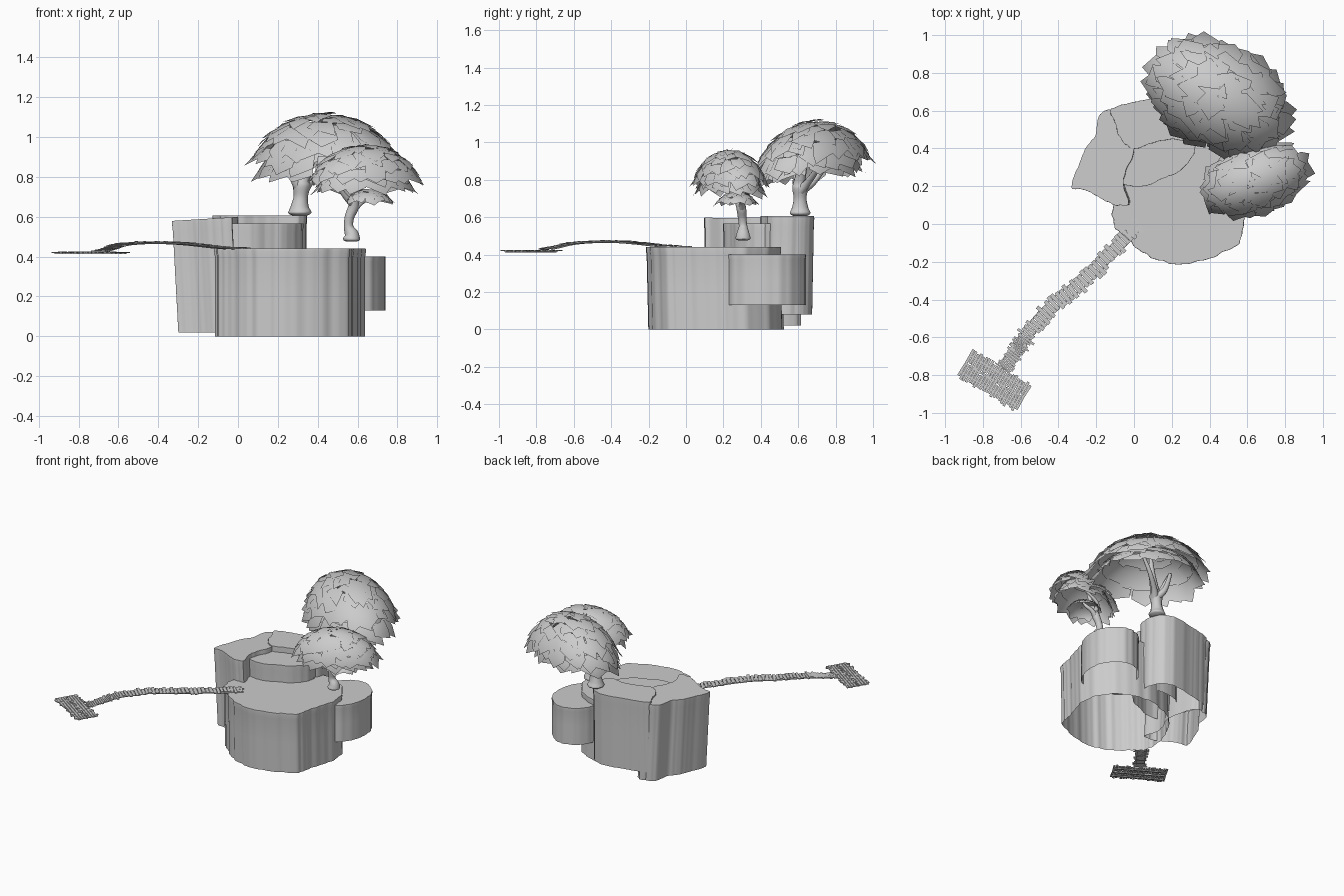
import bpy, bmesh, math, random
from mathutils import Vector, Matrix

if "Cube" in bpy.data.objects:
    bpy.data.objects.remove(bpy.data.objects["Cube"])
random.seed(4)


def finish(name, bm, angle=None):
    me = bpy.data.meshes.new(name)
    bm.to_mesh(me)
    bm.free()
    ob = bpy.data.objects.new(name, me)
    bpy.context.collection.objects.link(ob)
    if angle:
        bpy.ops.object.select_all(action='DESELECT')
        ob.select_set(True)
        bpy.context.view_layer.objects.active = ob
        bpy.ops.object.shade_smooth_by_angle(angle=math.radians(angle))
    return ob


def catmull(pts, n, closed):
    """Smooth path through points, n samples per segment."""
    P = [Vector(p) for p in pts]
    m = len(P)
    out = []
    for i in range(m if closed else m - 1):
        a, b, c, d = [P[k % m] if closed else P[max(0, min(m - 1, k))] for k in range(i - 1, i + 3)]
        for j in range(n):
            t = j / n
            out.append(0.5 * (2 * b + (c - a) * t + (2 * a - 5 * b + 4 * c - d) * t * t
                              + (3 * b - a - 3 * c + d) * t ** 3))
    if not closed:
        out.append(P[-1])
    return out


def rock(name, outline, z0, z1, shift=(0, 0), tilt=0.0):
    """Fluted column, open below: a wobbly outline lofted upward with a small rim at the top."""
    ring = catmull([(x, y, 0) for x, y in outline], 9, True)
    cx = sum(p.x for p in ring) / len(ring)
    cy = sum(p.y for p in ring) / len(ring)
    ph = random.uniform(0, 6)
    bm = bmesh.new()
    rows = []
    for f, s in ((0, 0.992), (0.5, 0.992), (0.9, 0.992), (0.97, 1.004), (1, 1.0)):
        row = []
        for i, p in enumerate(ring):
            a = 2 * math.pi * i / len(ring)
            k = s + 0.012 * math.sin(11 * a + ph) * math.sin(4 * a + 1) + 0.018 * abs(math.sin(10 * a + ph)) - .011
            k += 0.006 * math.sin(37 * a)
            x, y = cx + (p.x - cx) * k, cy + (p.y - cy) * k
            z = z0 + (z1 - z0) * f + tilt * (x - cx) * f
            row.append(bm.verts.new((x + shift[0] * (1 - f), y + shift[1] * (1 - f), z)))
        rows.append(row)
    n = len(ring)
    for lo, hi in zip(rows, rows[1:]):
        for i in range(n):
            bm.faces.new((lo[i], lo[(i + 1) % n], hi[(i + 1) % n], hi[i]))
    top = bm.faces.new(rows[-1])
    bmesh.ops.triangulate(bm, faces=[top])
    finish(name, bm, 40)


def tubes(name, paths):
    """Round limbs; every path point is (x, y, z, radius)."""
    cu = bpy.data.curves.new(name, 'CURVE')
    cu.dimensions = '3D'
    cu.bevel_depth = 1
    cu.bevel_resolution = 3
    cu.use_fill_caps = True
    for path in paths:
        pts = catmull(path, 5, False)
        sp = cu.splines.new('POLY')
        sp.points.add(len(pts) - 1)
        for q, p in zip(sp.points, pts):
            q.co = (p[0], p[1], p[2], 1)
            q.radius = p[3]
    tmp = bpy.data.objects.new(name + "_path", cu)
    bpy.context.collection.objects.link(tmp)
    dg = bpy.context.evaluated_depsgraph_get()
    bm = bmesh.new()
    me = bpy.data.meshes.new_from_object(tmp.evaluated_get(dg))
    bm.from_mesh(me)
    bpy.data.objects.remove(tmp)
    finish(name, bm, 50)


def canopy(name, c, a, b, h, rot, rings=6, dens=20, cap=72, start=0, slope=0.0):
    """Umbrella of overlapping pointed leaf cards shaded like one smooth dome; c is the rim centre."""
    bm = bmesh.new()
    normals = []
    R = Matrix.Rotation(math.radians(rot), 3, 'Z')
    T = math.radians(cap)

    def vert(u, t, s):
        r, z = math.sin(t) / math.sin(T), (math.cos(t) - math.cos(T)) / (1 - math.cos(T))
        if t > T:
            r, z = 1 + 0.5 * (t - T), -1.0 * (t - T)
        n = Vector((math.sin(t) * math.cos(u) / a, math.sin(t) * math.sin(u) / b, 0.8 * math.cos(t) / h))
        normals.append((R @ n).normalized())
        p = R @ Vector((a * r * math.cos(u) * s, b * r * math.sin(u) * s, h * (z + s - 1)))
        p.z += slope * p.y  # back rim lifted
        return bm.verts.new(Vector(c) + p)

    step = T / rings
    for r in range(start, rings):
        t0 = 0.03 + r * step
        n = int(5 + dens * math.sin(t0) / math.sin(T))
        for k in range(n):
            u = 2 * math.pi * (k + random.uniform(-.3, .3) + 0.5 * (r % 2)) / n
            du = math.pi / n * random.uniform(1.15, 1.6)
            t = t0 + random.uniform(-.25, .25) * step
            ln = step * random.uniform(.9, 1.6)
            s = random.uniform(0.97, 1.0)
            sk = du * random.uniform(-1, 1)
            v = [vert(u - du, max(0.01, t - .3 * step), s - .02), vert(u - du, t + ln * .6, s + .015),
                 vert(u + sk, t + ln * 1.25, s + .035), vert(u + du, t + ln * .6, s + .015),
                 vert(u + du, max(0.01, t - .3 * step), s - .02)]
            bm.faces.new((v[0], v[1], v[3], v[4]))
            bm.faces.new((v[1], v[2], v[3]))
    for f in bm.faces:
        f.smooth = True
    ob = finish(name, bm)
    ob.data.normals_split_custom_set_from_vertices(normals)


def plank(bm, pos, x_axis, size):
    """Thin board whose length follows x_axis."""
    x = x_axis.normalized()
    y = Vector((0, 0, 1)).cross(x).normalized()
    M = Matrix((x * size[0], y * size[1], x.cross(y) * size[2])).transposed().to_4x4()
    bmesh.ops.create_cube(bm, size=1, matrix=Matrix.Translation(pos) @ M)


# Rock columns (outlines run counter-clockwise)
rock("front_rock", [(-.11, .06), (-.1, -.02), (-.03, -.08), (.06, -.16), (.16, -.2), (.27, -.21), (.42, -.175),
                    (.55, -.1), (.58, 0), (.625, .15), (.63, .28), (.56, .42), (.4, .5), (.22, .5),
                    (.04, .4), (-.06, .26), (-.1, .16)], 0, .44, (0, .01))
rock("left_rock", [(-.33, .2), (-.26, .18), (-.18, .14), (-.1, .1), (-.03, .11), (-.055, .2), (-.045, .28),
                   (0, .4), (-.05, .59), (-.12, .61), (-.185, .57), (-.205, .47), (-.25, .41), (-.29, .32)],
     .02, .59, (.03, 0), .06)
rock("back_rock", [(-.125, .6), (-.1, .54), (-.07, .45), (0, .4), (.1, .43), (.2, .45), (.31, .44), (.345, .55),
                   (.3, .65), (.2, .685), (.05, .655), (-.05, .635)], .08, .605, (0, -.01))
rock("middle_rock", [(-.06, .22), (.05, .2), (.15, .24), (.24, .28), (.31, .36), (.32, .45), (.25, .5),
                     (.1, .5), (0, .45), (-.04, .34)], .12, .565)
rock("right_rock", [(.42, .25), (.55, .21), (.67, .25), (.735, .39), (.72, .53), (.62, .63), (.5, .625),
                    (.41, .53), (.38, .4)], .13, .40)

# Large tree
tubes("large_trunk", [
    [(.31, .61, .605, .035), (.31, .61, .62, .058), (.31, .61, .65, .046), (.315, .61, .70, .036),
     (.32, .61, .76, .044), (.33, .61, .80, .032), (.37, .63, .90, .022), (.40, .65, 1.02, .012)],
    [(.31, .61, .74, .03), (.28, .59, .79, .02), (.24, .60, .88, .015), (.22, .63, .95, .01)],
    [(.33, .61, .74, .03), (.37, .65, .785, .02), (.45, .70, .86, .015), (.53, .72, .96, .01)],
    [(.32, .62, .75, .03), (.30, .68, .79, .02), (.31, .75, .88, .012)]])
canopy("large_canopy", (.445, .675, .88), .395, .275, .24, -29, slope=.12)
canopy("large_canopy_lower", (.44, .66, .83), .35, .25, .235, -29, 6, 15, 75, 3, .1)

# Small tree
tubes("small_trunk", [
    [(.57, .305, .475, .025), (.57, .305, .485, .042), (.57, .305, .51, .036), (.555, .305, .55, .024),
     (.56, .30, .60, .024), (.58, .295, .65, .027), (.585, .28, .70, .022), (.60, .26, .78, .014),
     (.62, .24, .88, .008)],
    [(.58, .295, .64, .02), (.62, .30, .675, .015), (.66, .29, .70, .012), (.67, .27, .73, .007)],
    [(.58, .295, .66, .02), (.54, .26, .70, .014), (.48, .21, .78, .008)],
    [(.585, .29, .68, .018), (.60, .33, .73, .013), (.70, .32, .80, .008)]])
canopy("small_canopy", (.64, .235, .785), .285, .185, .18, 19, 6, 18)
canopy("small_canopy_lower", (.635, .235, .745), .25, .165, .18, 19, 5, 13, 75, 2)
canopy("low_branch_canopy", (.66, .27, .675), .12, .11, .065, 10, 4, 10)

# Footbridge
path = catmull([(.03, 0, .442), (-.1, -.13, .45), (-.27, -.3, .468), (-.44, -.44, .473), (-.57, -.59, .465),
                (-.63, -.68, .447), (-.70, -.77, .427)], 9, False)
boards = bmesh.new()
sides = ([], [])
for p, q in zip(path, path[1:]):
    d = q - p
    side = Vector((d.y, -d.x, 0)).normalized()
    for s, rail in zip((-1, 1), sides):
        rail.append((*(p + side * s * .028 - Vector((0, 0, .006))), .004))
    plank(boards, p + side * random.uniform(-.012, .012),
          side + Vector((random.uniform(-.06, .06), 0, random.uniform(-.04, .04))),
          (random.uniform(.07, .1), d.length * .85, .006))
for i in range(5):
    a = random.uniform(0, 3)
    plank(boards, Vector((random.uniform(-.05, .03), random.uniform(-.06, .01), .444)),
          Vector((math.cos(a), math.sin(a), 0)), (.04, .012, .006))
finish("bridge_planks", boards)
tubes("bridge_beams", [r[::5] for r in sides])

# Landing platform
deck = bmesh.new()
along = Vector((.32, -.19, 0)).normalized()
across = Vector((.19, .32, 0)).normalized()
mid = Vector((-.74, -.83, .421))
for i in range(22):
    for row in (-1, 1):
        plank(deck, mid + along * (i - 10.5) * .0168 + across * (row * .041 + random.uniform(-.011, .011)),
              across + Vector((random.uniform(-.05, .05), 0, random.uniform(-.03, .03))),
              (random.uniform(.07, .088), .0142, .006))
for k in (-.05, 0, .05):
    plank(deck, mid + across * k - Vector((0, 0, .006)), along, (.355, .01, .006))
finish("landing_planks", deck)
